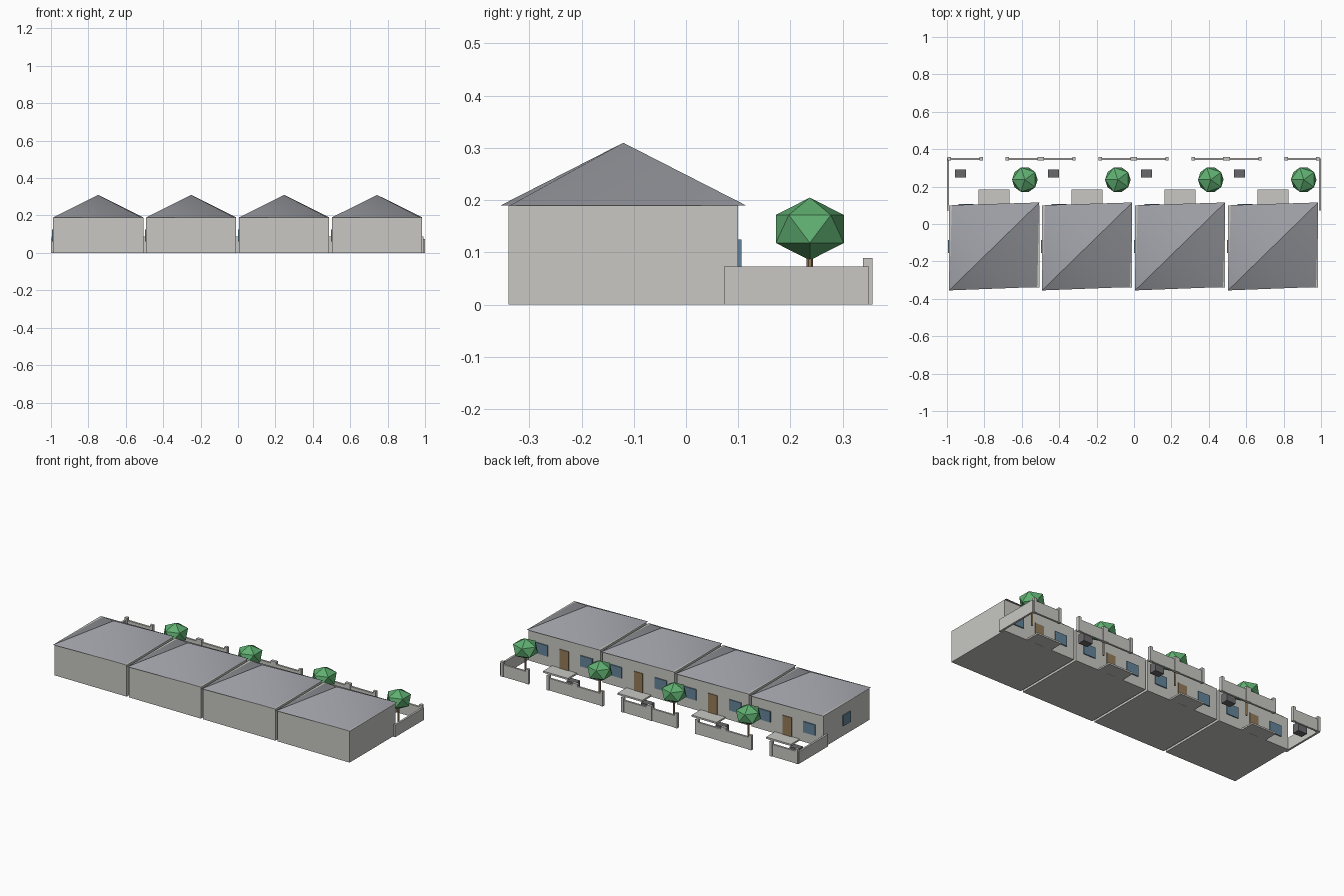
import bpy, bmesh, math

if "Cube" in bpy.data.objects:
    bpy.data.objects.remove(bpy.data.objects["Cube"])

def mat(name, r, g, b):
    m = bpy.data.materials.new(name)
    m.diffuse_color = (r, g, b, 1)
    m.use_nodes = True
    m.node_tree.nodes["Principled BSDF"].inputs["Base Color"].default_value = m.diffuse_color
    return m

WALL = mat("pale wall", 0.58, 0.575, 0.545)
ROOF = mat("grey roof", 0.33, 0.335, 0.365)
GLASS = mat("blue glass", 0.13, 0.23, 0.32)
DOOR = mat("brown wood", 0.30, 0.20, 0.10)
LEAF = mat("green leaves", 0.115, 0.43, 0.165)
BIN = mat("dark grey", 0.14, 0.14, 0.15)

def finish(name, bm, material):
    bmesh.ops.recalc_face_normals(bm, faces=bm.faces)
    me = bpy.data.meshes.new(name)
    bm.to_mesh(me)
    bm.free()
    me.materials.append(material)
    ob = bpy.data.objects.new(name, me)
    bpy.context.collection.objects.link(ob)
    return ob

def box(name, x0, x1, y0, y1, z0, z1, material):
    bm = bmesh.new()
    bmesh.ops.create_cube(bm, size=1)
    for v in bm.verts:
        v.co = ((x0 + x1) / 2 + v.co.x * (x1 - x0),
                (y0 + y1) / 2 + v.co.y * (y1 - y0),
                (z0 + z1) / 2 + v.co.z * (z1 - z0))
    return finish(name, bm, material)

def roof(name, cx, cy):
    # slightly skewed pyramid: two long and two short corners
    bm = bmesh.new()
    base = [bm.verts.new((cx + x, cy + y, 0.19)) for x, y in
            ((-0.241, -0.235), (0.23, -0.217), (0.241, 0.235), (-0.226, 0.221))]
    apex = bm.verts.new((cx, cy, 0.31))
    bm.faces.new(base[::-1])
    for i in range(4):
        bm.faces.new((base[i], base[(i + 1) % 4], apex)).smooth = True
    # long hips and eaves stay sharp, short hips are soft
    for e in bm.edges:
        e.smooth = apex in e.verts and (base[1] in e.verts or base[3] in e.verts)
    return finish(name, bm, ROOF)

def tree(n, x, y):
    bm = bmesh.new()
    bmesh.ops.create_cone(bm, cap_ends=True, segments=6, radius1=0.006,
                          radius2=0.006, depth=0.10)
    bmesh.ops.translate(bm, verts=bm.verts, vec=(x, y, 0.05))
    finish(f"tree_trunk_{n}", bm, DOOR)
    bm = bmesh.new()
    bmesh.ops.create_icosphere(bm, subdivisions=1, radius=1)
    for v in bm.verts:
        v.co = (x - v.co.x * 0.0765, y - v.co.y * 0.0765, 0.145 + v.co.z * 0.06)
    finish(f"tree_crown_{n}", bm, LEAF)

PITCH = 0.497
for i in range(4):
    n = i + 1
    c = -0.7475 + PITCH * i
    # house
    box(f"house_body_{n}", c - 0.241, c + 0.241, -0.34, 0.10, 0, 0.19, WALL)
    roof(f"roof_{n}", c, -0.12)
    # door, back windows, left side window
    box(f"door_{n}", c - 0.03, c + 0.03, 0.099, 0.104, 0.0, 0.125, DOOR)
    for s, side in ((-1, "left"), (1, "right")):
        wx = c + s * 0.15
        box(f"window_{side}_{n}", wx - 0.04, wx + 0.04, 0.099, 0.106, 0.06, 0.125, GLASS)
    box(f"side_window_{n}", c - 0.246, c - 0.24, -0.155, -0.085, 0.06, 0.125, GLASS)
    # patio slab, storage box, tree
    box(f"patio_slab_{n}", c - 0.083, c + 0.083, 0.10, 0.185, 0, 0.01, WALL)
    box(f"storage_box_{n}", c - 0.21, c - 0.15, 0.248, 0.292, 0, 0.055, BIN)
    tree(n, c + 0.164, 0.237)
    # garden wall with posts on both sides of the gate gap
    for s, side in ((-1, "left"), (1, "right")):
        outer, inner = c + s * 0.245, c + s * 0.065
        lo, hi = sorted((outer, inner))
        box(f"garden_wall_{side}_{n}", lo, hi, 0.342, 0.354, 0, 0.073, WALL)
        for px, tag in ((c + s * 0.2395, "outer"), (c + s * 0.070, "inner")):
            box(f"post_{side}_{tag}_{n}", px - 0.009, px + 0.009,
                0.339, 0.357, 0, 0.089, WALL)

# end walls closing the row of gardens
for s, side in ((-1, "left"), (1, "right")):
    lo, hi = sorted((s * 0.988, s * 1.0))
    box(f"end_wall_{side}", lo, hi, 0.073, 0.35, 0, 0.073, WALL)
